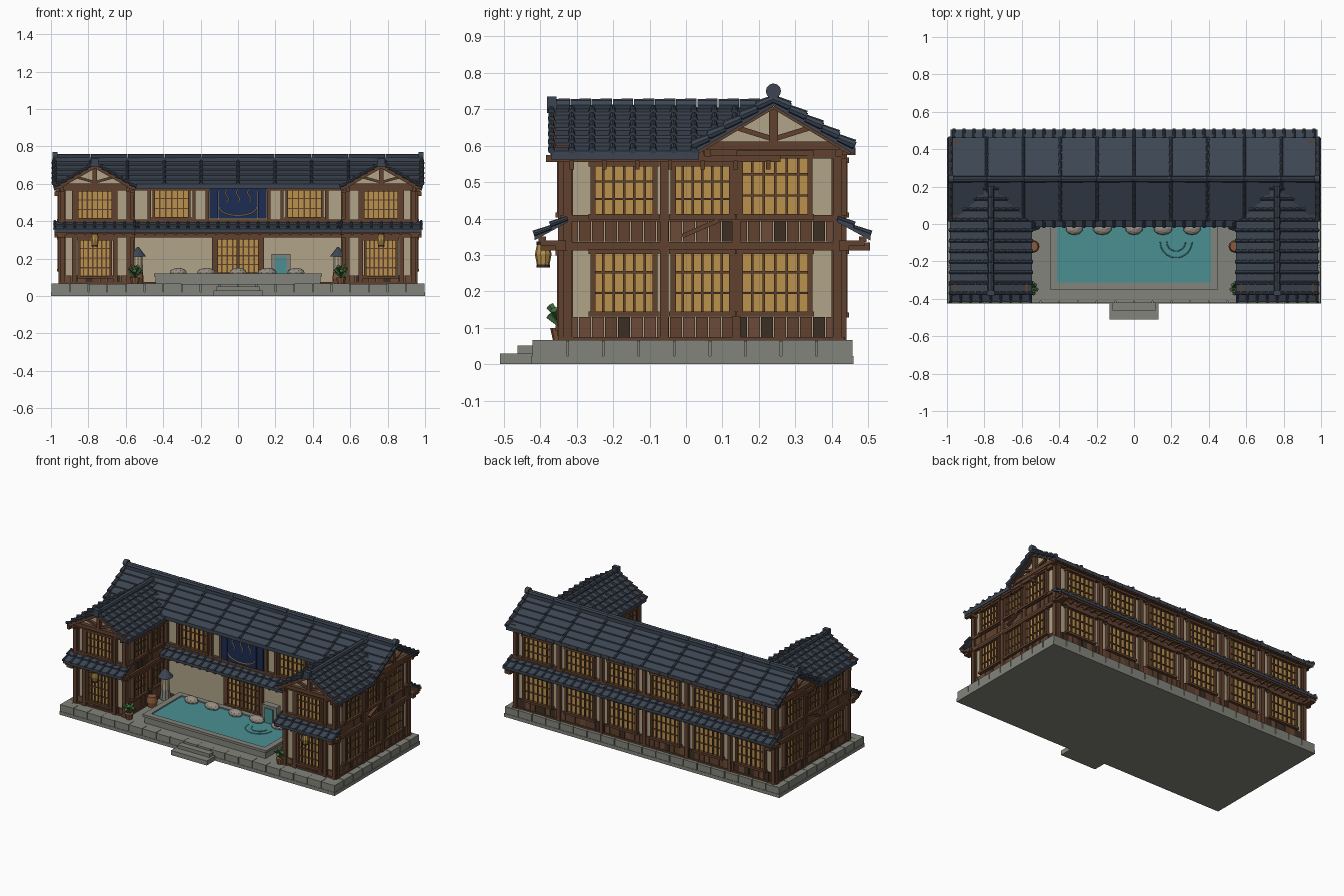
import bpy, bmesh, math, random
from mathutils import Vector

if "Cube" in bpy.data.objects:
    bpy.data.objects.remove(bpy.data.objects["Cube"])
random.seed(4)
COL = dict(tile=(.045, .06, .085), wood=(.115, .052, .027), dark=(.045, .028, .018), plank=(.15, .07, .04),
           plaster=(.44, .37, .25), paper=(.5, .29, .075), stone=(.23, .23, .2), rock=(.3, .27, .23),
           water=(.07, .28, .29), navy=(.012, .025, .085), gold=(.6, .42, .14), leaf=(.06, .16, .05), clay=(.25, .1, .045))
MATS = {}
for k, c in COL.items():
    MATS[k] = bpy.data.materials.new(k)
    MATS[k].diffuse_color = (*c, 1)
parts = {}


def part(name, mat, mirror=True):
    if name not in parts:
        parts[name] = (bmesh.new(), mat, mirror)
    return parts[name][0]


def hexa(bm, p):
    v = [bm.verts.new(q) for q in p]
    for f in ((0, 1, 2, 3), (4, 5, 6, 7), (0, 1, 5, 4), (1, 2, 6, 5), (2, 3, 7, 6), (3, 0, 4, 7)):
        bm.faces.new([v[i] for i in f])


# f maps wall coordinates (along, outward, up) to the world
def box(bm, f, u0, u1, d0, d1, z0, z1):
    hexa(bm, [f(u, d, z) for z in (z0, z1) for u, d in ((u0, d0), (u1, d0), (u1, d1), (u0, d1))])


def tube(bm, p, q, r1, r2, seg=8):
    p, q = Vector(p), Vector(q)
    m = (q - p).to_track_quat('Z', 'Y').to_matrix().to_4x4()
    m.translation = (p + q) / 2
    bmesh.ops.create_cone(bm, cap_ends=True, segments=seg, radius1=r1, radius2=r2, depth=(q - p).length, matrix=m)


def bar(bm, f, u0, z0, u1, z1, w, d0, d1):  # slanted board lying on a wall
    box_pts = []
    n = Vector((z0 - z1, u1 - u0)).normalized() * w / 2
    for d in (d0, d1):
        for u, z, s in ((u0, z0, 1), (u1, z1, 1), (u1, z1, -1), (u0, z0, -1)):
            box_pts.append(f(u + s * n.x, d, z + s * n.y))
    hexa(bm, box_pts)


def ball(bm, c, s, sub=2):
    r = bmesh.ops.create_icosphere(bm, subdivisions=sub, radius=1)
    for v in r['verts']:
        v.co = Vector([c[i] + v.co[i] * s[i] for i in range(3)])


def W(): return part("timber_frame", "wood")
def world(u, d, z): return (u, d, z)
def court(u, d, z): return (u, .07 - d, z)
def back(u, d, z): return (u, .42 + d, z)
def side(u, d, z): return (.94 + d, u, z)
def inner(u, d, z): return (.58 - d, u, z)
def wing(u, d, z): return (u, -.33 - d, z)


def window(f, u0, u1, z0, z1, nv=5, nh=2):
    box(part("paper_windows", "paper"), f, u0, u1, -.01, .008, z0, z1)
    lat = part("window_lattice", "wood")
    for u in (u0, u1):
        box(lat, f, u - .007, u + .007, 0, .024, z0, z1)
    for z in (z0, z1):
        box(lat, f, u0 - .012, u1 + .012, 0, .028, z - .007, z + .007)
    for i in range(1, nv + 1):
        u = u0 + (u1 - u0) * i / (nv + 1)
        box(lat, f, u - .0035, u + .0035, 0, .016, z0, z1)
    for i in range(1, nh + 1):
        z = z0 + (z1 - z0) * i / (nh + 1)
        box(lat, f, u0, u1, 0, .014, z - .003, z + .003)


def planks(f, u0, u1, z0, z1):
    n = max(1, round((u1 - u0) / .036))
    for i in range(n):
        m = random.choice(("wood", "wood", "plank", "dark"))
        a = u0 + (u1 - u0) * i / n
        box(part("planks_" + m, m), f, a, a + (u1 - u0) / n - .002, -.005, random.uniform(.007, .012), z0, z1)


def slope(bm, f, u0, uend, d0, z0, d1, z1, rows, gap, r, th=.016, lip=.008):
    for i in range(rows):
        da, db = (d0 + (d1 - d0) * (i + k) / rows for k in (0, 1))
        za, zb = (z0 + (z1 - z0) * (i + k) / rows for k in (0, 1))
        ue = uend((za + zb) / 2)
        hexa(bm, [f(u, d, z) for u in (u0, ue) for d, z in ((da, za), (db, zb + lip), (db, zb - th), (da, za - th))])
        for k in range(int((ue - u0) / gap + .01) + 1):
            u = u0 + k * gap
            tube(bm, f(u, da, za + .001), f(u, db + .003, zb + lip + .001), r * .8, r)


def pent(f, u0, u1):  # small roof between the storeys
    slope(part("pent_roof_tiles", "tile"), f, u0, lambda z: u1, -.005, .4, .086, .35, 2, .0535, .008, .01)
    box(W(), f, u0, u1, .055, .075, .335, .35)
    box(W(), f, u0, u1, 0, .028, .312, .337)
    n = round((u1 - u0) / .055)
    for i in range(n + 1):
        u = u0 + .008 + (u1 - u0 - .016) * i / n
        box(W(), f, u - .006, u + .006, 0, .07, .325, .34)


# stone base, edging and steps
S = part("stone_base", "stone")
box(S, world, 0, 1, -.425, .46, 0, .022)
box(S, world, 0, .985, -.412, .447, .02, .064)
for i in range(10):
    a = .1 * i
    for y0, y1 in ((-.422, -.37), (.41, .457)):
        box(S, world, a + .002, a + .097, y0, y1, .022, .066 + random.uniform(-.002, .001))
for i in range(9):
    a = -.422 + .0976 * i
    box(S, world, .95, .997, a + .002, a + .095, .022, .066)
box(S, world, 0, .13, -.51, -.41, 0, .03)
box(S, world, 0, .115, -.462, -.41, 0, .052)
# plaster walls
P = part("plaster_walls", "plaster")
box(P, world, 0, .94, .07, .42, .064, .6)
box(P, world, .58, .94, -.33, .08, .064, .585)
# floor bands and eave beams on each wall
for f, u0, u1 in ((court, 0, .58), (back, 0, .955), (side, -.345, .435), (inner, -.345, .07), (wing, .565, .955)):
    for z0, z1, d in ((.312, .336, .022), (.392, .41, .02), (.565, .59, .022), (.064, .075, .016)):
        box(W(), f, u0, u1, -.01, d, z0, z1)
# side walls
planks(side, -.33, .42, .075, .13)
planks(side, -.33, .42, .337, .393)
for a, b, top in ((-.255, -.085, .55), (-.035, .125, .55), (.15, .34, .58)):
    window(side, a, b, .138, .31)
    window(side, a, b, .405, top)
for u in (-.325, -.06, .138, .415):
    box(W(), side, u - .012, u + .012, -.02, .02, .064, .585)
for i in range(7):
    box(W(), side, -.32 + i * .09, -.308 + i * .09, 0, .04, .535, .56)
box(W(), side, -.385, .26, .015, .035, .555, .575)
for y in (-.40, .43):
    box(W(), world, .925, .965, y, y + .075, .312, .334)
# short tiled hoods seen edge-on beside the side walls
for y in (.03,):
    bar(W(), side, y - .04, .352, y + .06, .395, .012, 0, .03)
# inner courtyard walls of the wings
planks(inner, -.33, .07, .075, .15)
planks(inner, -.33, .07, .337, .393)
for a, b in ((-.28, -.14), (-.1, .02)):
    window(inner, a, b, .16, .31, 4)
    window(inner, a, b, .415, .55, 4)
# wing fronts
planks(wing, .59, .93, .075, .11)
planks(wing, .59, .93, .337, .393)
window(wing, .68, .85, .1, .305, 6, 3)
window(wing, .67, .86, .41, .565, 6, 2)
for u in (.583, .655, .875, .94):
    box(W(), wing, u - .012, u + .012, -.02, .022, .064, .585)
# back wall
planks(back, 0, .94, .075, .13)
planks(back, 0, .94, .337, .393)
for c in (.155, .465, .775):
    window(back, c - .1, c + .1, .135, .31)
    window(back, c - .1, c + .1, .41, .56)
for u in (0, .31, .62, .938):
    box(W(), back, u - .012, u + .012, -.02, .02, .064, .59)
for i in range(17):
    box(W(), back, .01 + i * .057, .02 + i * .057, 0, .045, .575, .595)
# courtyard front
window(court, 0, .115, .12, .31, 3, 3)
window(court, .26, .45, .415, .575, 5, 2)
for u in (.165, .235, .475, .56):
    box(W(), court, u - .009, u + .009, -.01, .02, .4, .59)
for u in (.13, .56):
    box(W(), court, u - .01, u + .01, -.01, .02, .064, .32)
for i in range(10):
    box(W(), court, .02 + i * .057, .03 + i * .057, 0, .045, .575, .593)
pent(court, 0, .56)
pent(back, 0, .98)
pent(wing, .552, .98)

# main roof
R = part("main_roof_tiles", "tile")
def mainF(u, d, z): return (u, .24 - d, z)
def mainB(u, d, z): return (u, .24 + d, z)
for f in (mainF, mainB):
    slope(R, f, 0, lambda z: .986, 0, .725, .222, .592, 5, .197, .009)
    for i in range(5):  # verge tiles
        a, b = i / 5, (i + 1) / 5
        tube(R, f(.983, .222 * a, .728 - .133 * a), f(.983, .222 * b, .736 - .133 * b), .011, .014)
    box(W(), f, 0, .975, .19, .212, .575, .59)
for i in range(5):
    tube(R, (.197 * i, .24, .742), (.197 * i + .194, .24, .742), .016, .018)
box(R, world, 0, .985, .225, .255, .715, .74)
tube(R, (.965, .24, .75), (.992, .24, .75), .021, .021, 12)
# wing roofs, each course stopping at the valley
Q = part("wing_roof_tiles", "tile")
def wingO(u, d, z): return (.765 + d, u, z)
def wingI(u, d, z): return (.765 - d, u, z)
def valley(z): return .24 - (.72 - z) / .6 + .015
for f in (wingO, wingI):
    slope(Q, f, -.37, valley, 0, .705, .22, .578, 6, .056, .0095)
for i in range(10):
    tube(Q, (.765, -.375 + .058 * i, .712), (.765, -.319 + .058 * i, .712), .016, .018)
box(Q, world, .745, .785, -.382, -.355, .69, .735)


# gables: plaster triangle, tie beam, posts, braces and bargeboards
def gable(f, c, half, zb, zt, out):
    a = [f(c + u, d, z) for d in (-.02, .006) for u, z in ((-half, zb), (half, zb), (.001, zt), (-.001, zt))]
    hexa(P, a)
    box(W(), f, c - half - .01, c + half + .01, -.01, .03, zb - .01, zb + .014)
    box(W(), f, c - .012, c + .012, 0, .03, zb, zt)
    for s in (-1, 1):
        bar(W(), f, c, zb + .02, c + s * half * .5, zb + (zt - zb) * .45, .014, 0, .022)
        bar(W(), f, c + s * .004, zt + .004, c + s * (half + .025), zb - .012, .024, out - .015, out)
        box(W(), f, c + s * (half - .01) - .009, c + s * (half - .01) + .009, 0, out, zb - .028, zb - .008)


gable(side, .24, .19, .598, .708, .04)
gable(wing, .765, .185, .588, .69, .042)

# bath pool with rim and water
for u0, u1, y0, y1 in ((0, .45, -.35, -.312), (0, .45, 0, .035), (.412, .45, -.312, 0)):
    box(part("pool_rim", "stone"), world, u0, u1, y0, y1, .105, .121)
box(part("pool_wall", "stone"), world, 0, .44, -.342, .03, .06, .105)
box(part("water", "water"), world, 0, .413, -.313, .001, .1, .113)
for i, x in enumerate((-.32, -.17, 0, .155, .31)):
    ball(part("pool_rocks", "rock", False), (x, -.025, .125), (.047 + .004 * (i % 2), .034, .026))
# water spout
F = part("spout_stone", "stone", False)
box(F, world, .178, .282, -.005, .04, .11, .225)
box(part("spout_water", "water", False), world, .2, .26, -.012, 0, .11, .208)
# standing lamps, barrels, potted plants, hanging lanterns
tube(part("lamp_stand", "stone"), (.535, .01, .064), (.535, .01, .13), .034, .028, 10)
tube(part("lamp_body", "plaster"), (.535, .01, .13), (.535, .01, .215), .028, .026, 10)
tube(part("lamp_cap", "tile"), (.535, .01, .21), (.535, .01, .262), .047, .005, 10)
B = part("barrel", "clay")
tube(B, (.54, -.12, .064), (.54, -.12, .095), .027, .034, 12)
tube(B, (.54, -.12, .095), (.54, -.12, .13), .034, .027, 12)
tube(part("plant_pot", "clay"), (.55, -.345, .064), (.55, -.345, .1), .02, .028, 10)
for i in range(9):
    a = i * 2.4
    e = (.55 + .032 * math.cos(a), -.345 + .032 * math.sin(a), .125 + .005 * i)
    tube(part("plant_leaves", "leaf"), (.55, -.345, .095 + .004 * i), e, .004, .012, 5)
L = part("hanging_lantern", "paper")
tube(L, (.765, -.392, .272), (.765, -.392, .302), .017, .023, 10)
tube(L, (.765, -.392, .302), (.765, -.392, .33), .023, .017, 10)
for z in (.265, .328):
    tube(part("lantern_caps", "dark"), (.765, -.392, z), (.765, -.392, z + .009), .018, .018, 10)
# navy curtain
N = part("curtain", "navy")
box(N, world, 0, .103, .038, .05, .415, .588)
box(N, world, .108, .152, .042, .054, .415, .588)
box(W(), world, 0, .165, .035, .055, .578, .592)

# turn the collected parts into objects
for name, (bm, mat, mirror) in parts.items():
    bmesh.ops.recalc_face_normals(bm, faces=bm.faces)
    me = bpy.data.meshes.new(name)
    bm.to_mesh(me)
    bm.free()
    me.materials.append(MATS[mat])
    ob = bpy.data.objects.new(name, me)
    bpy.context.collection.objects.link(ob)
    if mirror:
        md = ob.modifiers.new("mirror", 'MIRROR')
        md.use_mirror_merge = False


# steam motif on the curtain and ripples on the water
def cord(name, pts, r, mat):
    cu = bpy.data.curves.new(name, 'CURVE')
    cu.dimensions, cu.bevel_depth, cu.bevel_resolution = '3D', r, 1
    sp = cu.splines.new('POLY')
    sp.points.add(len(pts) - 1)
    for q, p in zip(sp.points, pts):
        q.co = (*p, 1)
    cu.materials.append(MATS[mat])
    bpy.context.collection.objects.link(bpy.data.objects.new(name, cu))


for x in (-.06, 0, .06):
    cord("steam_wisp", [(x + .009 * math.sin(t * .63), .036, .5 + .007 * t) for t in range(11)], .003, "gold")
cord("steam_bowl", [(.1 * math.cos(a), .036, .475 - .045 * math.sin(a)) for a in [math.pi * i / 16 for i in range(17)]], .0035, "gold")
for r in (.05, .085):
    cord("ripple", [(.225 + r * math.cos(a), -.095 - r * math.sin(a), .114) for a in [math.pi * i / 16 for i in range(17)]], .003, "water")

for m in bpy.data.materials:
    if m.users and not m.is_grease_pencil:
        m.use_nodes = True
        m.node_tree.nodes["Principled BSDF"].inputs["Base Color"].default_value = m.diffuse_color
